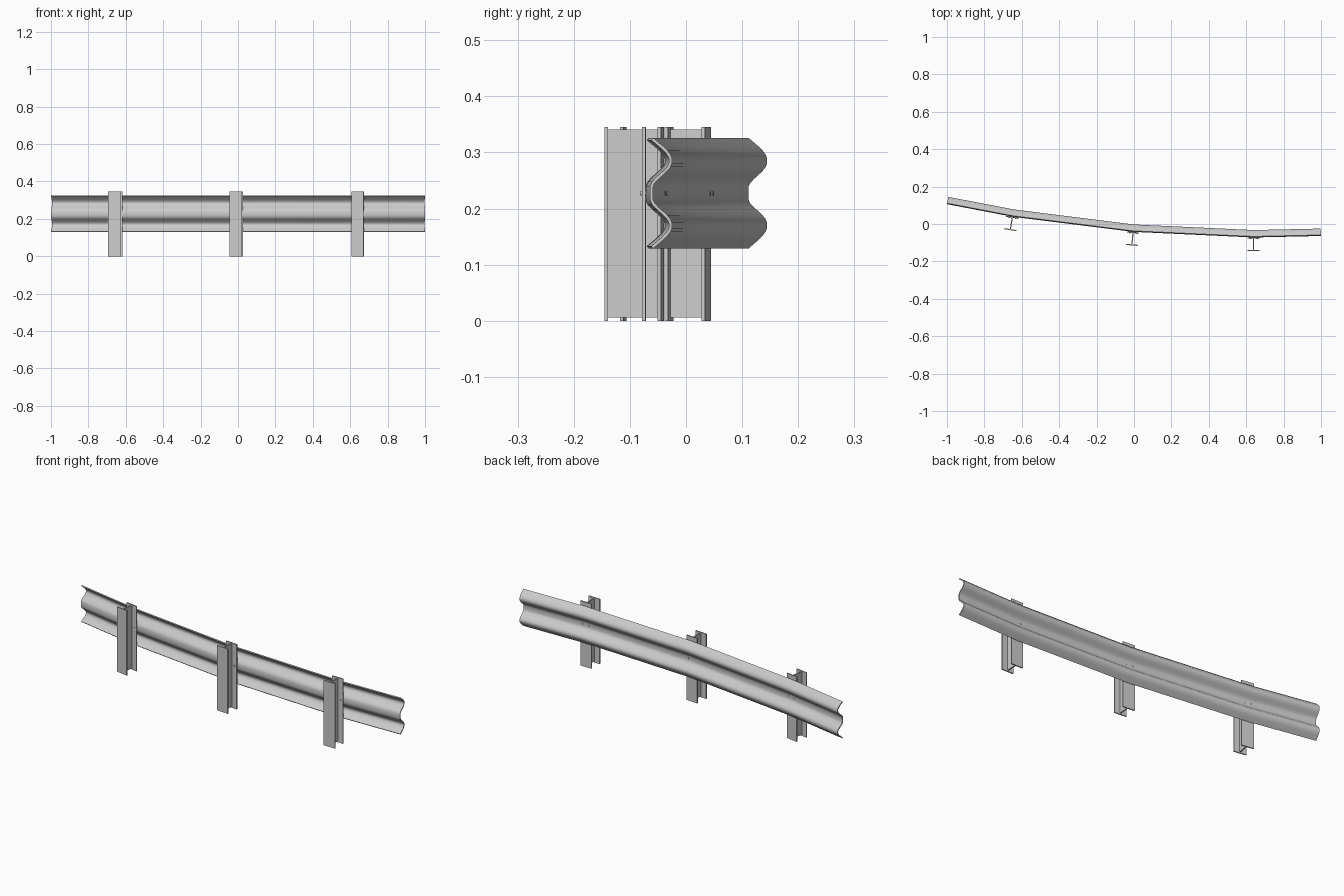
import bpy, bmesh
from math import atan2, pi, radians
from mathutils import Matrix, Vector

if "Cube" in bpy.data.objects:
    bpy.data.objects.remove(bpy.data.objects["Cube"])

# Back plane of the rail, seen from above; the inner three points carry posts
PATH = [Vector(p) for p in [(-1, .106), (-.65, .039), (-.005, -.042), (.64, -.072), (.999, -.064)]]
MID_Z = .2275
RAIL_T = .0055
# Upper half of the W profile: (height from middle, depth toward the road)
HALF = [(0, 0), (.012, 0), (.019, .003), (.027, .0105), (.034, .0185), (.041, .026),
        (.048, .0315), (.053, .0335), (.0575, .034), (.062, .0335), (.067, .0315),
        (.074, .0265), (.081, .0195), (.0965, .001)]
PROFILE = [(-z, d) for z, d in HALF[:0:-1]] + HALF


def tangent(i):
    a = PATH[max(i - 1, 0)]
    b = PATH[min(i + 1, len(PATH) - 1)]
    if 0 < i < len(PATH) - 1:
        return ((PATH[i] - a).normalized() + (b - PATH[i]).normalized()).normalized()
    return (b - a).normalized()


def finish(bm, name):
    bmesh.ops.recalc_face_normals(bm, faces=bm.faces)
    mesh = bpy.data.meshes.new(name)
    bm.to_mesh(mesh)
    bm.free()
    ob = bpy.data.objects.new(name, mesh)
    bpy.context.collection.objects.link(ob)
    bpy.ops.object.select_all(action='DESELECT')
    ob.select_set(True)
    bpy.context.view_layer.objects.active = ob
    return ob


def box(bm, x0, x1, y0, y1, z0, z1):
    m = Matrix.Translation(((x0 + x1) / 2, (y0 + y1) / 2, (z0 + z1) / 2))
    bmesh.ops.create_cube(bm, size=1, matrix=m @ Matrix.Diagonal((x1 - x0, y1 - y0, z1 - z0, 1)))


def rod(bm, x, y0, y1, z, r):
    m = Matrix.Translation((x, (y0 + y1) / 2, z)) @ Matrix.Rotation(pi / 2, 4, 'X')
    bmesh.ops.create_cone(bm, cap_ends=True, segments=12, radius1=r, radius2=r,
                          depth=y1 - y0, matrix=m)


# Corrugated rail swept along the bent path
bm = bmesh.new()
rows = []
for i, p in enumerate(PATH):
    t = tangent(i)
    n = Vector((-t.y, t.x))
    row = []
    for z, d in PROFILE:
        q = p + n * (d + RAIL_T / 2)
        row.append(bm.verts.new((q.x, q.y, MID_Z + z)))
    rows.append(row)
for a, b in zip(rows, rows[1:]):
    for k in range(len(PROFILE) - 1):
        bm.faces.new((a[k], b[k], b[k + 1], a[k + 1]))
rail = finish(bm, "guard_rail")
mod = rail.modifiers.new("thickness", 'SOLIDIFY')
mod.thickness = RAIL_T
mod.offset = 0
mod.use_even_offset = True
bpy.ops.object.modifier_apply(modifier=mod.name)
bpy.ops.object.shade_smooth_by_angle(angle=radians(35))

# I-beam posts with their bolts, turned to follow the rail
for k, name in enumerate(("left", "middle", "right"), start=1):
    t = tangent(k)
    place = Matrix.Translation((PATH[k].x, PATH[k].y, 0)) @ Matrix.Rotation(atan2(t.y, t.x), 4, 'Z')

    bm = bmesh.new()
    box(bm, -.033, .033, -.006, 0, 0, .345)
    box(bm, -.033, .033, -.073, -.067, 0, .345)
    box(bm, -.003, .003, -.067, -.006, .006, .341)
    post = finish(bm, name + "_post")
    post.matrix_world = place

    bm = bmesh.new()
    for x in (-.018, .018):
        rod(bm, x, -.009, RAIL_T + .002, MID_Z, .004)
    bolts = finish(bm, name + "_bolts")
    bolts.matrix_world = place
    bpy.ops.object.shade_smooth_by_angle(angle=radians(35))
